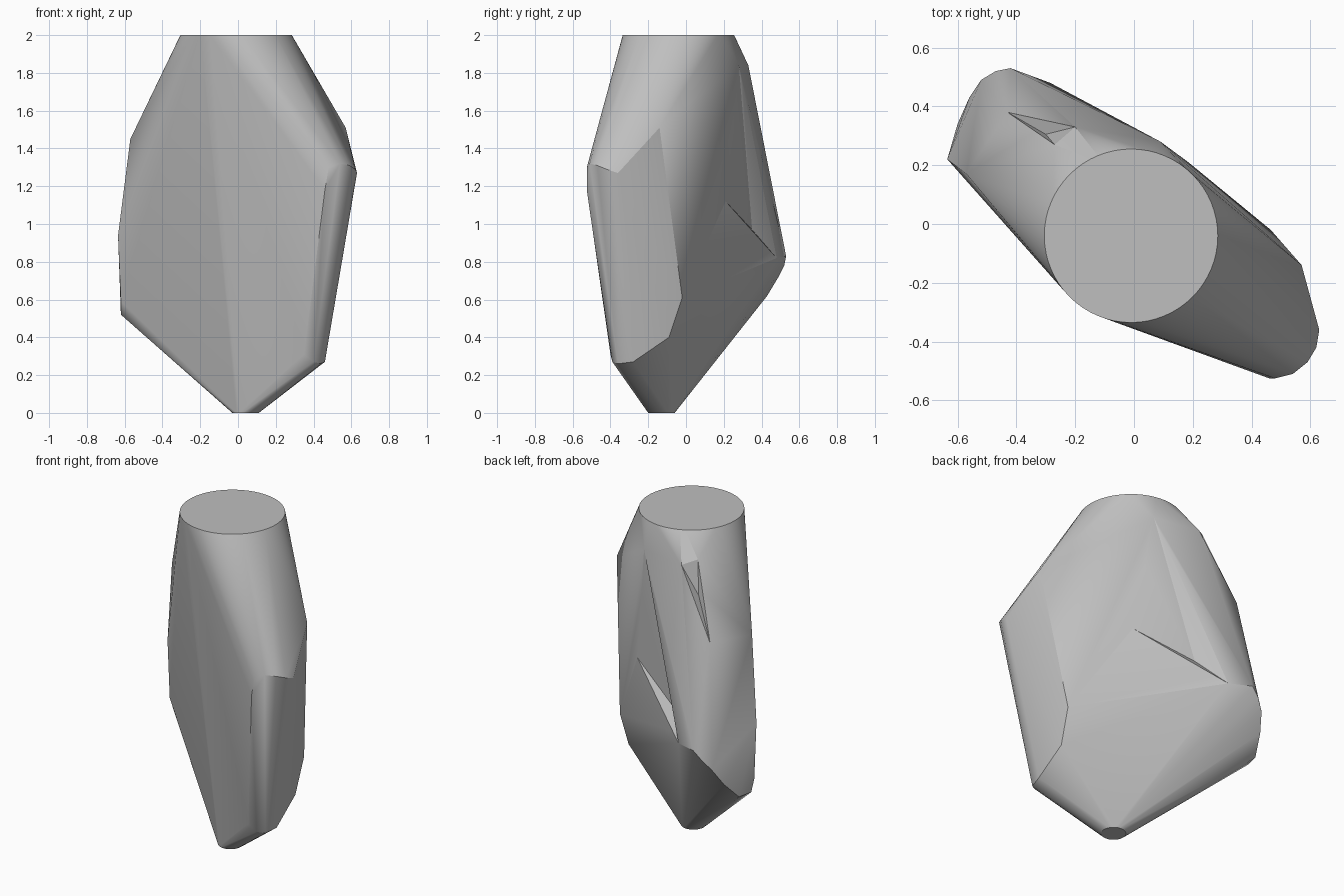
import bpy, bmesh, math
from mathutils import Vector

old = bpy.data.objects.get("Cube")
if old:
    bpy.data.objects.remove(old, do_unlink=True)

grey = bpy.data.materials.new("stone_grey")
grey.use_nodes = True
tone = (0.52, 0.52, 0.52, 1)
grey.diffuse_color = tone
grey.node_tree.nodes["Principled BSDF"].inputs["Base Color"].default_value = tone


def ring(cx, cy, z, radius, count):
    """Points of a level circle."""
    steps = [math.tau * i / count for i in range(count)]
    return [(cx + radius * math.cos(a), cy + radius * math.sin(a), z) for a in steps]


def hull(name, points):
    """Object wrapped tightly round a set of points."""
    bm = bmesh.new()
    for p in points:
        bm.verts.new(p)
    out = bmesh.ops.convex_hull(bm, input=bm.verts)
    spare = {g for g in out["geom_interior"] + out["geom_unused"]
             if isinstance(g, bmesh.types.BMVert)}
    bmesh.ops.delete(bm, geom=list(spare), context="VERTS")
    bmesh.ops.dissolve_limit(bm, angle_limit=0.002, verts=bm.verts, edges=bm.edges)
    bmesh.ops.recalc_face_normals(bm, faces=bm.faces)
    mesh = bpy.data.meshes.new(name)
    bm.to_mesh(mesh)
    bm.free()
    mesh.materials.append(grey)
    obj = bpy.data.objects.new(name, mesh)
    bpy.context.collection.objects.link(obj)
    return obj


# Round flat ends
top_rim = ring(-0.01, -0.04, 2, 0.295, 64)
base_rim = ring(0.04, -0.13, 0, 0.07, 24)

# Front corner ridge, upper tip then lower tip
front_ridge = [
    (0.63, -0.36, 1.27), (0.62, -0.42, 1.29), (0.59, -0.47, 1.31),
    (0.54, -0.51, 1.32), (0.48, -0.525, 1.3), (0.46, -0.525, 1.18),
    (0.35, -0.4, 0.31), (0.4, -0.39, 0.27), (0.44, -0.36, 0.26),
    (0.46, -0.28, 0.27),
]
# Side edge of the front end
side_edge = [(0.57, -0.14, 1.51), (0.465, -0.02, 0.61), (0.455, -0.09, 0.4)]

# Rounded bulge of the rear end
rear_bulge = [
    (-0.57, 0.17, 1.45), (-0.635, 0.22, 0.94), (-0.62, 0.22, 0.59),
    (-0.62, 0.25, 0.52), (-0.6, 0.34, 0.52), (-0.56, 0.43, 0.62),
    (-0.52, 0.49, 0.72), (-0.47, 0.52, 0.78), (-0.42, 0.53, 0.83),
]
# Corners of the two sunken facets
notch = [Vector(p) for p in ((-0.27, 0.27, 1.87), (-0.2, 0.33, 1.84), (-0.43, 0.38, 1.44))]
dent = [Vector(p) for p in ((-0.285, 0.48, 0.82), (0.09, 0.28, 1.84), (0.185, 0.21, 1.12))]

body = hull("body", top_rim + base_rim + front_ridge + side_edge + rear_bulge + notch + dent)


def sink(name, corners, deep, outward):
    """Cut a pyramid-shaped hollow whose mouth spans three corners."""
    deep = Vector(deep)
    # Stretch the mouth beyond the surface for a clean cut
    mouth = [c + (c - deep) * 0.02 for c in corners]
    lid = [c + Vector(outward) for c in mouth]
    cutter = hull(name, mouth + lid + [deep])
    cutter.hide_render = True
    mod = body.modifiers.new(name, "BOOLEAN")
    mod.operation = "DIFFERENCE"
    mod.solver = "EXACT"
    mod.object = cutter
    bpy.context.view_layer.objects.active = body
    bpy.ops.object.modifier_apply(modifier=name)
    bpy.data.objects.remove(cutter, do_unlink=True)


bpy.ops.object.select_all(action="DESELECT")
body.select_set(True)
sink("notch_cutter", notch, (-0.3, 0.305, 1.67), (-0.07, 0.15, 0.03))
sink("dent_cutter", dent, (-0.15, 0.35, 0.97), (0.09, 0.17, 0.02))

# Soft sides with crisp rims
bpy.ops.object.shade_smooth_by_angle(angle=math.radians(25))
